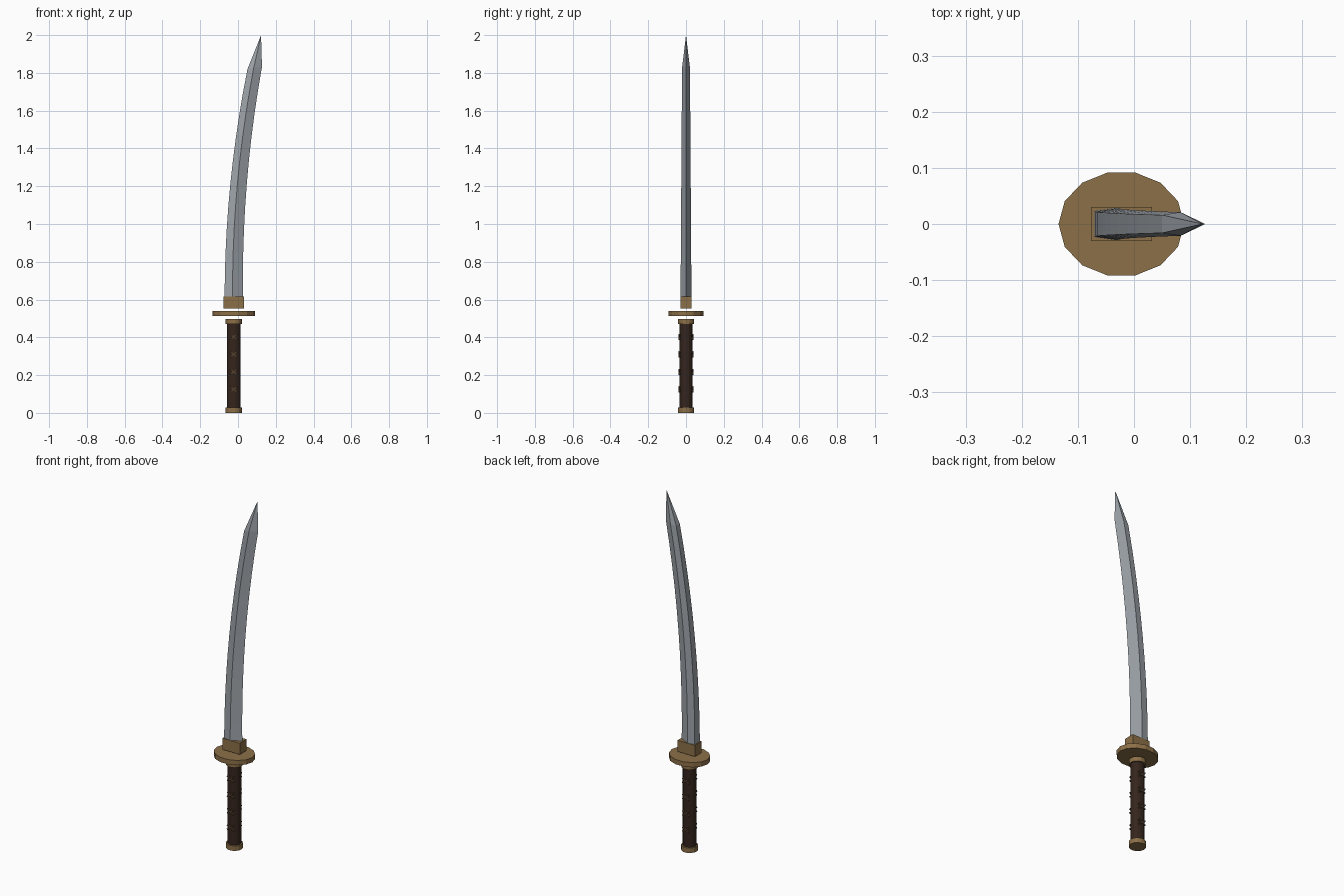
import bpy, bmesh
from math import radians
from mathutils import Matrix

if "Cube" in bpy.data.objects:
    bpy.data.objects.remove(bpy.data.objects["Cube"])

CX = -0.0225  # handle axis


def material(name, r, g, b):
    m = bpy.data.materials.new(name)
    m.diffuse_color = (r, g, b, 1)
    m.use_nodes = True
    m.node_tree.nodes["Principled BSDF"].inputs["Base Color"].default_value = m.diffuse_color
    return m


STEEL = material("steel", 0.34, 0.37, 0.40)
BRONZE = material("bronze", 0.26, 0.16, 0.065)
LEATHER = material("leather", 0.035, 0.018, 0.012)
CORD = material("cord", 0.085, 0.05, 0.028)


def finish(name, bm, mat):
    bmesh.ops.recalc_face_normals(bm, faces=bm.faces)
    me = bpy.data.meshes.new(name)
    bm.to_mesh(me)
    bm.free()
    me.materials.append(mat)
    ob = bpy.data.objects.new(name, me)
    bpy.context.collection.objects.link(ob)
    return ob


def disc(name, rx, ry, z0, z1, mat, sides=14):
    """Elliptical prism with a corner on +y."""
    bm = bmesh.new()
    place = (Matrix.Translation((CX, 0, (z0 + z1) / 2)) @ Matrix.Diagonal((rx, ry, z1 - z0, 1))
             @ Matrix.Rotation(radians(90), 4, 'Z'))
    bmesh.ops.create_cone(bm, cap_ends=True, segments=sides, radius1=1, radius2=1,
                          depth=1, matrix=place)
    return finish(name, bm, mat)


def box(bm, centre, size, tilt=0):
    bmesh.ops.create_cube(bm, size=1, matrix=Matrix.Translation(centre)
                          @ Matrix.Rotation(tilt, 4, 'Y') @ Matrix.Diagonal((*size, 1)))


# Handle, its end caps and the guard
disc("pommel", 0.044, 0.043, 0.0, 0.028, BRONZE)
disc("grip", 0.037, 0.034, 0.028, 0.473, LEATHER)
disc("collar", 0.044, 0.043, 0.471, 0.497, BRONZE)
disc("guard", 0.112, 0.094, 0.512, 0.539, BRONZE)

# Crossed cord wraps on front and back of the grip
bm = bmesh.new()
for z in (0.125, 0.217, 0.31, 0.402):
    for y in (-0.034, 0.034):
        for tilt in (-35, 35):
            box(bm, (CX, y, z), (0.046, 0.011, 0.008), radians(tilt))
finish("grip_wraps", bm, CORD)

# Blade collar block
bm = bmesh.new()
box(bm, (CX, 0, 0.584), (0.109, 0.06, 0.064))
finish("blade_collar", bm, BRONZE)

# Curved blade: flat spine, ridge on each side, sharp edge on +x
STEPS = 10
bm = bmesh.new()
rings = []
for i in range(STEPS + 1):
    t = i / STEPS
    z = 0.60 + 1.22 * t
    spine = -0.071 + 0.121 * t * t
    width = 0.098 - 0.021 * t
    ridge = spine + 0.43 * width
    ys, yr = 0.023 - 0.007 * t, 0.029 - 0.008 * t
    lean = 0.012 * t
    section = [(spine, -ys, z), (ridge, -yr, z + lean / 2), (spine + width, 0, z + lean),
               (ridge, yr, z + lean / 2), (spine, ys, z)]
    rings.append([bm.verts.new(p) for p in section])
for a, b in zip(rings, rings[1:]):
    for k in range(5):
        n = (k + 1) % 5
        bm.faces.new((a[k], a[n], b[n], b[k]))
bm.faces.new(rings[0])
tip = bm.verts.new((0.122, 0, 2.0))
for k in range(5):
    bm.faces.new((rings[-1][k], rings[-1][(k + 1) % 5], tip))
finish("blade", bm, STEEL)
